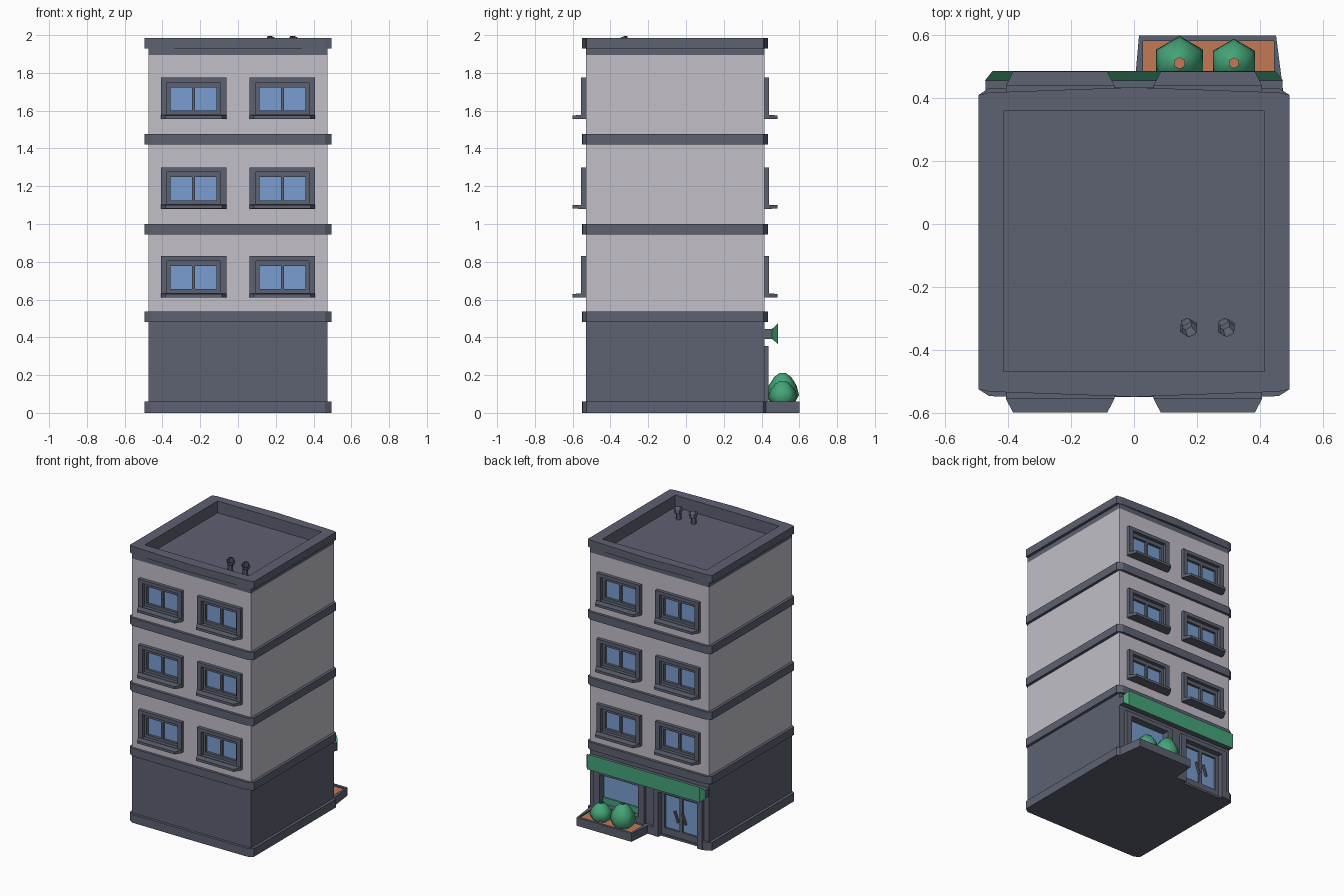
import bpy, bmesh, math
from mathutils import Matrix

cube = bpy.data.objects.get("Cube")
if cube:
    bpy.data.objects.remove(cube, do_unlink=True)


def material(name, rgb):
    m = bpy.data.materials.new(name)
    m.use_nodes = True
    m.diffuse_color = (*rgb, 1)
    m.node_tree.nodes["Principled BSDF"].inputs["Base Color"].default_value = (*rgb, 1)
    return m


SLATE = material("slate grey", (0.11, 0.12, 0.165))
WALL = material("pale wall", (0.54, 0.52, 0.58))
GLASS = material("blue glass", (0.19, 0.34, 0.63))
GREEN = material("leaf green", (0.06, 0.37, 0.19))
SOIL = material("clay soil", (0.55, 0.19, 0.09))

FRONT, BACK = -0.53, 0.415      # wall planes
MID = (FRONT + BACK) / 2


def finish(name, bm, mat, smooth=False):
    bmesh.ops.recalc_face_normals(bm, faces=bm.faces)
    me = bpy.data.meshes.new(name)
    bm.to_mesh(me)
    bm.free()
    if mat:
        me.materials.append(mat)
    for p in me.polygons:
        p.use_smooth = smooth
    ob = bpy.data.objects.new(name, me)
    bpy.context.collection.objects.link(ob)
    return ob


def bridge(bm, a, b):
    """Closed solid between two matching rings of points."""
    a = [bm.verts.new(p) for p in a]
    b = [bm.verts.new(p) for p in b]
    bm.faces.new(a)
    bm.faces.new(b)
    for i in range(len(a)):
        j = (i + 1) % len(a)
        bm.faces.new((a[i], a[j], b[j], b[i]))


def block(bm, x, y, z, x2=None, z2=None):
    """Box over three ranges; x2 and z2 taper it towards y[1]."""
    def ring(d, x, z):
        return [(x[0], d, z[0]), (x[1], d, z[0]), (x[1], d, z[1]), (x[0], d, z[1])]
    bridge(bm, ring(y[0], x, z), ring(y[1], x2 or x, z2 or z))


def frame(bm, x, z, ix, iz, y, bottom=True):
    """Rectangular ring: outer ranges x, z and inner ranges ix, iz."""
    block(bm, (x[0], ix[0]), y, z)
    block(bm, (ix[1], x[1]), y, z)
    block(bm, ix, y, (iz[1], z[1]))
    if bottom:
        block(bm, ix, y, (z[0], iz[0]))


def solid(name, mat, *blocks):
    bm = bmesh.new()
    for b in blocks:
        block(bm, *b)
    return finish(name, bm, mat)


def cut(ob, *blocks):
    tool = solid("cutter", None, *blocks)
    tool.hide_render = True
    mod = ob.modifiers.new("openings", 'BOOLEAN')
    mod.object = tool
    mod.operation = 'DIFFERENCE'
    bpy.context.view_layer.objects.active = ob
    bpy.ops.object.modifier_apply(modifier=mod.name)
    bpy.data.objects.remove(tool, do_unlink=True)


def band(name, z0, z1, side):
    """Ledge with slightly bowed front and back edges."""
    half = [(0.495, -0.468), (0.46, side), (0.0, -0.4925)]
    quarter = half + [(-x, y) for x, y in half[1::-1]]
    pts = quarter + [(-x, -y) for x, y in quarter]
    bm = bmesh.new()
    bridge(bm, [(x, y + MID, z0) for x, y in pts], [(x, y + MID, z1) for x, y in pts])
    return finish(name, bm, SLATE)


# Upper storeys with window openings
levels = (0.72, 1.19, 1.665)
upper = solid("upper_wall", WALL, ((-0.475, 0.475), (FRONT, BACK), (0.5, 1.895)))
cut(upper, *[((x - 0.16, x + 0.16), (y - 0.05, y + 0.05), (z - 0.1, z + 0.1))
             for x in (-0.235, 0.235) for y in (FRONT, BACK) for z in levels])

# Ground storey with door and shop window openings
door_hole = ((-0.40, -0.08), (0.375, 0.6), (-0.1, 0.33))
shop_hole = ((0.06, 0.40), (0.375, 0.6), (0.09, 0.33))
ground = solid("ground_wall", SLATE, ((-0.475, 0.475), (FRONT, BACK), (0.01, 0.5)))
cut(ground, door_hole, shop_hole)
plinth = band("plinth", 0, 0.06, -0.4905)
cut(plinth, ((-0.40, -0.08), (0.40, 0.6), (-0.1, 0.33)))
solid("door_step", SLATE, ((-0.40, -0.08), (0.36, 0.41), (0, 0.015)))

# Floor ledges
for i, z in enumerate((0.48, 0.945, 1.42)):
    band("floor_ledge_%d" % (i + 1), z, z + 0.056, -0.4905)

# Roof and parapet
solid("roof_floor", SLATE, ((-0.47, 0.47), (FRONT + 0.005, BACK - 0.005), (1.88, 1.9)))
parapet = solid("parapet", SLATE, ((-0.475, 0.475), (FRONT, BACK), (1.895, 1.94)))
coping = band("coping", 1.93, 1.985, -0.476)
for ob in (parapet, coping):
    cut(ob, ((-0.415, 0.415), (-0.47, 0.36), (1.8, 2.1)))

# Windows, built once about their centre and facing -y
bm = bmesh.new()
frame(bm, (-0.173, 0.173), (-0.11, 0.11), (-0.14, 0.14), (-0.085, 0.085), (-0.025, 0.04))
frame(bm, (-0.14, 0.14), (-0.085, 0.085), (-0.122, 0.122), (-0.065, 0.058), (0, 0.04))
block(bm, (-0.008, 0.008), (0, 0.04), (-0.065, 0.058))
block(bm, (-0.173, 0.173), (-0.025, -0.07), (-0.11, -0.088), (-0.15, 0.15), (-0.108, -0.09))
window = finish("window_frame", bm, SLATE)
pane = solid("window_glass", GLASS, ((-0.13, 0.13), (0.018, 0.026), (-0.07, 0.065)))
for side, y, turn in (("front", FRONT, 0), ("back", BACK, math.pi)):
    for x in (-0.235, 0.235):
        for z in levels:
            for src in (window, pane):
                ob = bpy.data.objects.new(side + "_" + src.name, src.data)
                ob.matrix_world = Matrix.Translation((x, y, z)) @ Matrix.Rotation(turn, 4, 'Z')
                bpy.context.collection.objects.link(ob)
for src in (window, pane):
    bpy.data.objects.remove(src, do_unlink=True)

# Entrance doors
bm = bmesh.new()
frame(bm, (-0.435, -0.045), (0, 0.355), (-0.395, -0.085), (0, 0.325), (0.38, 0.438), False)
frame(bm, (-0.395, -0.085), (0.012, 0.325), (-0.37, -0.11), (0.045, 0.3), (0.375, 0.4))
block(bm, (-0.252, -0.228), (0.375, 0.4), (0.045, 0.3))
finish("door_frame", bm, SLATE)
solid("door_glass", GLASS, ((-0.38, -0.1), (0.376, 0.386), (0.03, 0.31)))
for s in (-1, 1):
    handle = solid("door_handle", SLATE, ((-0.006, 0.006), (0.4, 0.415), (-0.04, 0.04)))
    handle.location = (-0.24 + s * 0.03, 0, 0.165)
    handle.rotation_euler.y = 0.35

# Shop window
bm = bmesh.new()
frame(bm, (0.03, 0.43), (0.06, 0.355), (0.075, 0.385), (0.1, 0.325), (0.38, 0.438))
finish("shop_window_frame", bm, SLATE)
solid("shop_window_glass", GLASS, ((0.07, 0.39), (0.376, 0.386), (0.095, 0.33)))
solid("shop_window_green_rail", GREEN, ((0.075, 0.385), (0.384, 0.394), (0.1, 0.145)))

# Shop sign board
solid("sign_bracket", SLATE, ((-0.472, 0.472), (0.41, 0.457), (0.39, 0.445)))
solid("sign_board", GREEN, ((-0.475, 0.475), (0.456, 0.487), (0.39, 0.445),
                            (-0.45, 0.45), (0.365, 0.475)))

# Planter
bm = bmesh.new()
outer = [(0.0, 0.42), (0.475, 0.42), (0.452, 0.6), (0.016, 0.6)]
bridge(bm, [(x, y, 0) for x, y in outer], [(x, y, 0.06) for x, y in outer])
planter = finish("planter", bm, SLATE)
cut(planter, ((0.028, 0.445), (0.44, 0.582), (0.045, 0.1)))
solid("planter_soil", SOIL, ((0.027, 0.446), (0.439, 0.583), (0.04, 0.05)))


def lathe(name, mat, rings, sides, loc, smooth):
    bm = bmesh.new()
    for (z0, r0), (z1, r1) in zip(rings, rings[1:]):
        bmesh.ops.create_cone(bm, segments=sides, radius1=r0, radius2=r1, depth=z1 - z0,
                              matrix=Matrix.Translation((0, 0, (z0 + z1) / 2)))
    inner = [f for f in bm.faces if len(f.verts) == sides
             and rings[0][0] + 0.001 < f.calc_center_median().z < rings[-1][0] - 0.001]
    bmesh.ops.delete(bm, geom=inner, context='FACES_ONLY')
    bmesh.ops.remove_doubles(bm, verts=bm.verts, dist=0.0005)
    ob = finish(name, bm, mat, smooth)
    ob.location = loc
    return ob


# Bushes
profile = [(0, 0.06), (0.05, 0.086), (0.1, 0.074), (0.145, 0.045), (0.165, 0.018)]
for name, x, size, tall in (("large_bush", 0.145, 1.0, 1.0), ("small_bush", 0.318, 0.9, 0.75)):
    lathe(name, GREEN, [(z * tall, r * size) for z, r in profile], 6, (x, 0.512, 0.045), True)

# Roof vents with leaning hoods
for x in (0.17, 0.29):
    lathe("vent_pipe", SLATE, [(0, 0.018), (0.06, 0.018)], 6, (x, -0.33, 1.895), False)
    hood = lathe("vent_hood", SLATE, [(0, 0.02), (0.03, 0.03), (0.05, 0.026)], 6,
                 (x - 0.004, -0.317, 1.94), False)
    hood.rotation_euler = (0.4, 0.25, 0)
